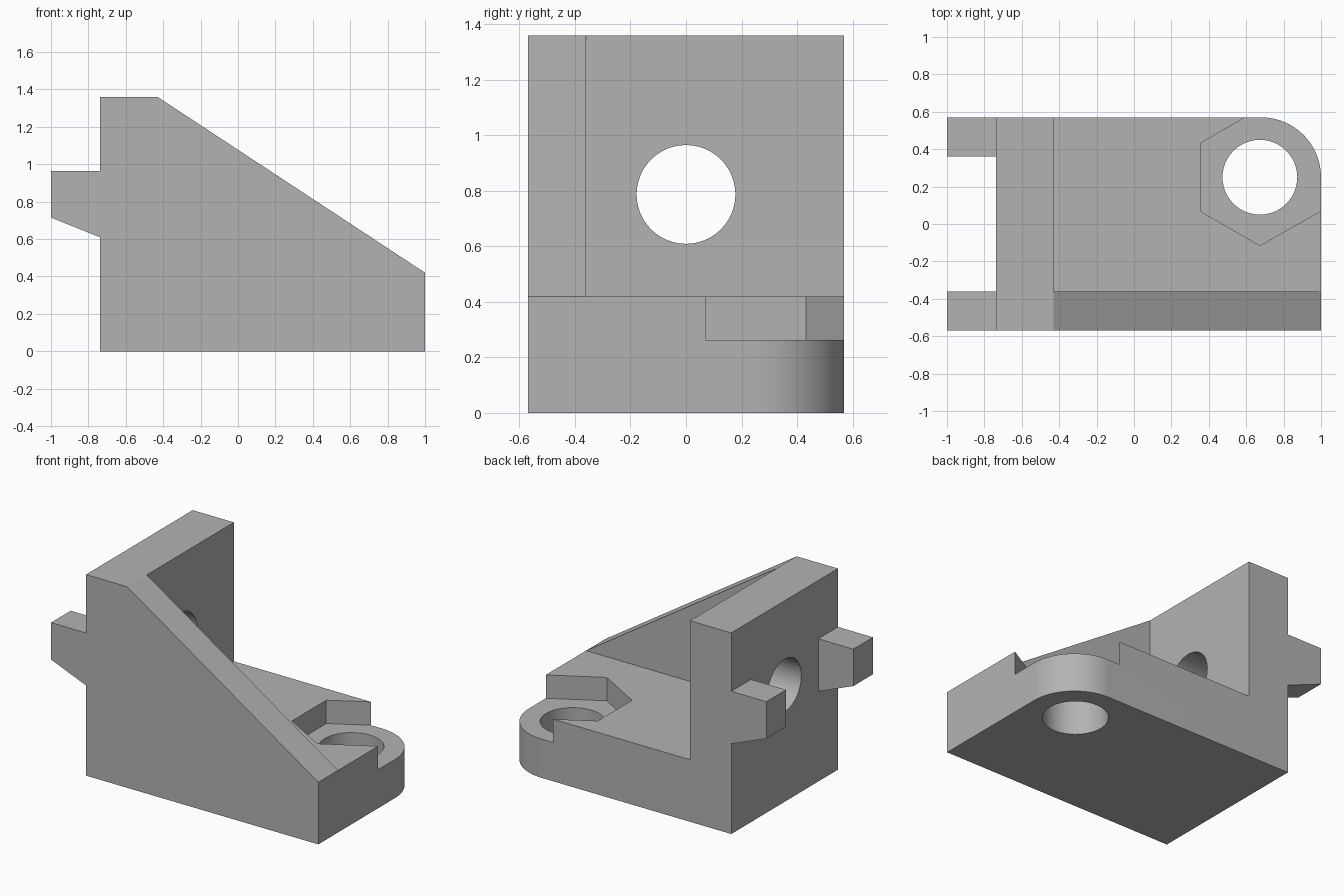
import bpy, bmesh, math
from mathutils import Vector

cube = bpy.data.objects.get("Cube")
if cube:
    bpy.data.objects.remove(cube, do_unlink=True)

grey = bpy.data.materials.new("matte grey")
grey.use_nodes = True
colour = (0.45, 0.45, 0.45, 1)
grey.diffuse_color = colour
grey.node_tree.nodes["Principled BSDF"].inputs["Base Color"].default_value = colour

# Map a 2D profile and a depth to 3D, by extrusion axis
PLACE = {
    "x": lambda u, v, d: Vector((d, u, v)),
    "y": lambda u, v, d: Vector((u, d, v)),
    "z": lambda u, v, d: Vector((u, v, d)),
}


def prism(name, points, axis, start, end):
    place = PLACE[axis]
    bm = bmesh.new()
    face = bm.faces.new([bm.verts.new(place(u, v, start)) for u, v in points])
    moved = bmesh.ops.extrude_face_region(bm, geom=[face])["geom"]
    shift = place(0, 0, end - start)
    bmesh.ops.translate(bm, vec=shift,
                        verts=[g for g in moved if isinstance(g, bmesh.types.BMVert)])
    bmesh.ops.recalc_face_normals(bm, faces=bm.faces)
    mesh = bpy.data.meshes.new(name)
    bm.to_mesh(mesh)
    bm.free()
    mesh.materials.append(grey)
    obj = bpy.data.objects.new(name, mesh)
    bpy.context.collection.objects.link(obj)
    return obj


def arc(cu, cv, r, first, last, steps):
    angles = [math.radians(first + (last - first) * i / steps) for i in range(steps + 1)]
    return [(cu + r * math.cos(a), cv + r * math.sin(a)) for a in angles]


def combine(target, tool, operation):
    mod = target.modifiers.new(operation, "BOOLEAN")
    mod.operation, mod.solver, mod.object = operation, "EXACT", tool
    bpy.context.view_layer.objects.active = target
    bpy.ops.object.modifier_apply(modifier=mod.name)
    bpy.data.objects.remove(tool, do_unlink=True)


BACK, RIB, WALL, STEP, TOP = 0.57, -0.36, -0.43, 0.42, 1.36
LEFT = -0.738
HOLE = (0.673, 0.25)

# Base and upright wall, as one L-shaped body
bracket = prism("bracket", [(LEFT, 0), (1, 0), (1, STEP), (WALL, STEP), (WALL, TOP),
                            (LEFT, TOP)], "y", -BACK, BACK)

# Sloping side rib
rib = prism("side_rib", [(LEFT, 0), (1, 0), (1, STEP), (WALL, TOP), (LEFT, TOP)],
            "y", -BACK, RIB)
combine(bracket, rib, "UNION")

# Two locating lugs behind the wall
for side in (-1, 1):
    lug = prism("lug", [(-1, 0.715), (LEFT, 0.61), (LEFT + 0.1, 0.61),
                        (LEFT + 0.1, 0.965), (-1, 0.965)],
                "y", side * -RIB, side * BACK)
    combine(bracket, lug, "UNION")

# Rounded corner of the base
corner = prism("corner_cutter", arc(0.68, 0.25, 0.32, 0, 90, 24)
               + [(0.68, 0.7), (1.1, 0.7), (1.1, 0.25)], "z", -0.1, 0.6)
combine(bracket, corner, "DIFFERENCE")

# Hexagonal nut seat, open to the corner
seat = prism("seat_cutter", [(0.357, 0.433), (0.357, 0.067), (0.673, -0.115), (1, 0.07),
                             (1.2, 0.07), (1.2, 0.8), (0.6, 0.8), (0.6, 0.573)],
             "z", 0.262, 0.6)
combine(bracket, seat, "DIFFERENCE")

# Bolt holes through the base and the wall
combine(bracket, prism("base_hole_cutter", arc(*HOLE, 0.2, 0, 352.5, 47), "z", -0.1, 0.6),
        "DIFFERENCE")
combine(bracket, prism("wall_hole_cutter", arc(0, 0.787, 0.178, 0, 352.5, 47), "x",
                       -0.9, -0.3), "DIFFERENCE")

# Clean up flat seams and shade the curved walls smoothly
bm = bmesh.new()
bm.from_mesh(bracket.data)
bmesh.ops.remove_doubles(bm, verts=bm.verts, dist=0.0001)
bmesh.ops.dissolve_limit(bm, angle_limit=0.01, verts=bm.verts, edges=bm.edges)
bm.to_mesh(bracket.data)
bm.free()
bpy.ops.object.select_all(action="DESELECT")
bracket.select_set(True)
bpy.context.view_layer.objects.active = bracket
bpy.ops.object.shade_smooth_by_angle(angle=math.radians(25))
